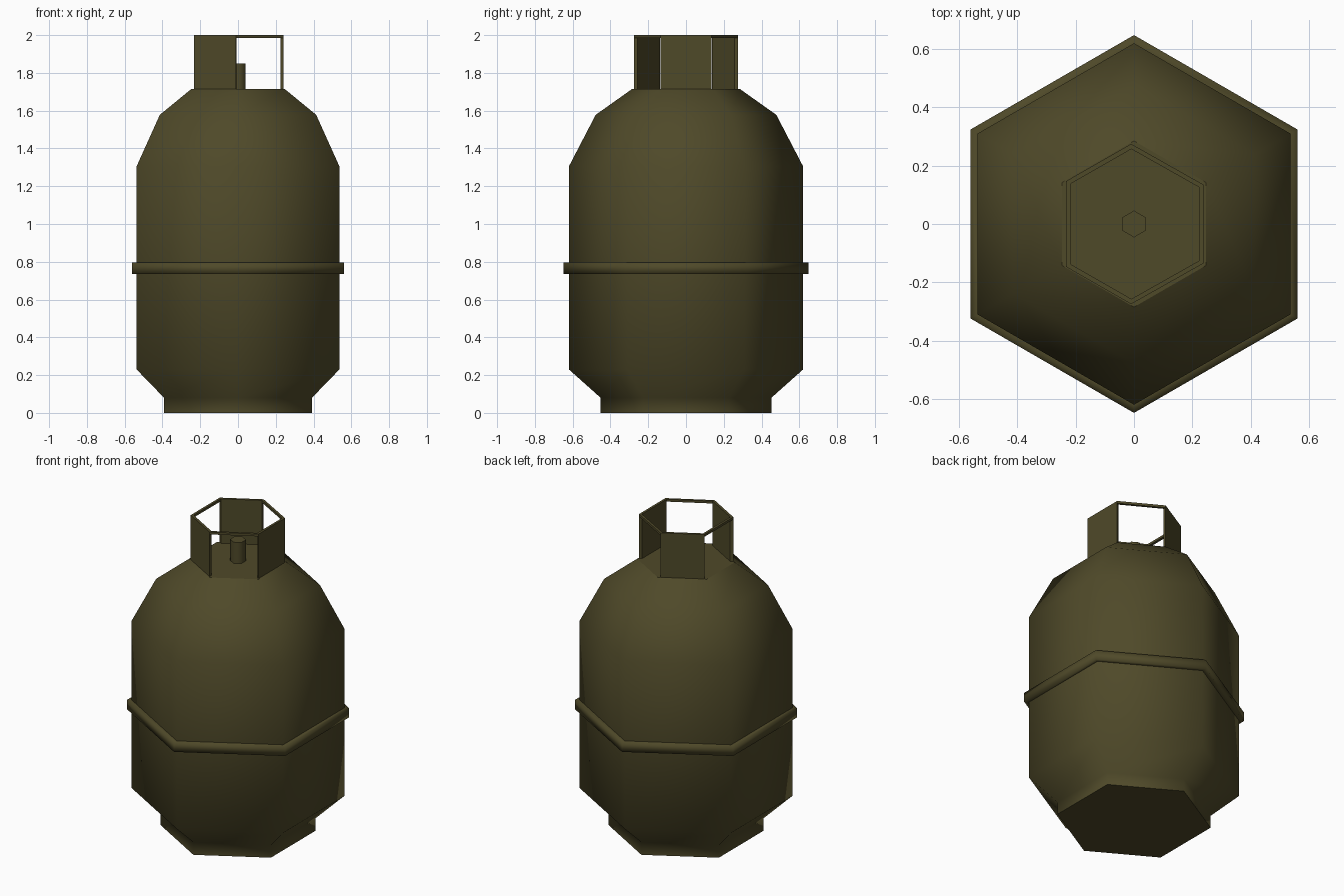
import bpy, bmesh, math

if "Cube" in bpy.data.objects:
    bpy.data.objects.remove(bpy.data.objects["Cube"])

olive = bpy.data.materials.new("olive_paint")
olive.diffuse_color = (0.078, 0.067, 0.022, 1)
olive.use_nodes = True
olive.node_tree.nodes["Principled BSDF"].inputs["Base Color"].default_value = olive.diffuse_color


def finish(name, bm, smooth_angle):
    """Smooth the hexagonal sides, keep steeper edges and end caps sharp."""
    for f in bm.faces:
        f.smooth = True
    for e in bm.edges:
        cap = any(len(f.verts) > 4 for f in e.link_faces)
        if cap or e.calc_face_angle(0) > math.radians(smooth_angle):
            e.smooth = False
    mesh = bpy.data.meshes.new(name)
    bm.to_mesh(mesh)
    bm.free()
    mesh.materials.append(olive)
    ob = bpy.data.objects.new(name, mesh)
    bpy.context.collection.objects.link(ob)
    return ob


def hex_lathe(name, profile, bottom=False, top=False):
    """Six-sided turned shape, corners on the y axis; profile runs bottom to top."""
    bm = bmesh.new()
    rings = []
    for r, z in profile:
        angles = [math.radians(30 + 60 * i) for i in range(6)]
        rings.append([bm.verts.new((r * math.cos(a), r * math.sin(a), z)) for a in angles])
    for lo, hi in zip(rings, rings[1:]):
        for i in range(6):
            j = (i + 1) % 6
            bm.faces.new((lo[i], lo[j], hi[j], hi[i]))
    if bottom:
        bm.faces.new(rings[0][::-1])
    if top:
        bm.faces.new(rings[-1])
    return finish(name, bm, 65)


# Tank body with foot and shoulders
hex_lathe("tank_body", [(0.452, 0), (0.452, 0.08), (0.62, 0.23), (0.62, 1.305),
                        (0.478, 1.578), (0.285, 1.715)], bottom=True, top=True)

# Weld band round the middle
hex_lathe("middle_band", [(0.615, 0.735), (0.648, 0.735), (0.648, 0.795), (0.615, 0.795)])

# Valve stub
hex_lathe("valve", [(0.046, 1.71), (0.046, 1.85)], top=True)

# Handle collar: alternating full panels and openings under a thin top rail
corners = [(0.24, -0.134), (0.24, 0.134), (-0.01, 0.275),
           (-0.233, 0.147), (-0.233, -0.147), (-0.01, -0.275)]
levels = (1.713, 1.985, 2.0)
bm = bmesh.new()
cx, k = 0.003, 0.935
outer = [[bm.verts.new((x, y, z)) for x, y in corners] for z in levels]
inner = [[bm.verts.new((cx + (x - cx) * k, y * k, z)) for x, y in corners] for z in levels]
for i in range(6):
    j = (i + 1) % 6
    bm.faces.new((outer[2][i], outer[2][j], inner[2][j], inner[2][i]))
    is_panel = i % 2 == 0
    for s in ((0, 1) if is_panel else (1,)):
        bm.faces.new((outer[s][i], outer[s][j], outer[s + 1][j], outer[s + 1][i]))
        bm.faces.new((inner[s][j], inner[s][i], inner[s + 1][i], inner[s + 1][j]))
    if is_panel:
        for c in (i, j):
            bm.faces.new((outer[0][c], outer[1][c], inner[1][c], inner[0][c]))
    else:
        bm.faces.new((outer[1][j], outer[1][i], inner[1][i], inner[1][j]))
bmesh.ops.recalc_face_normals(bm, faces=bm.faces)
finish("handle_collar", bm, 40)
